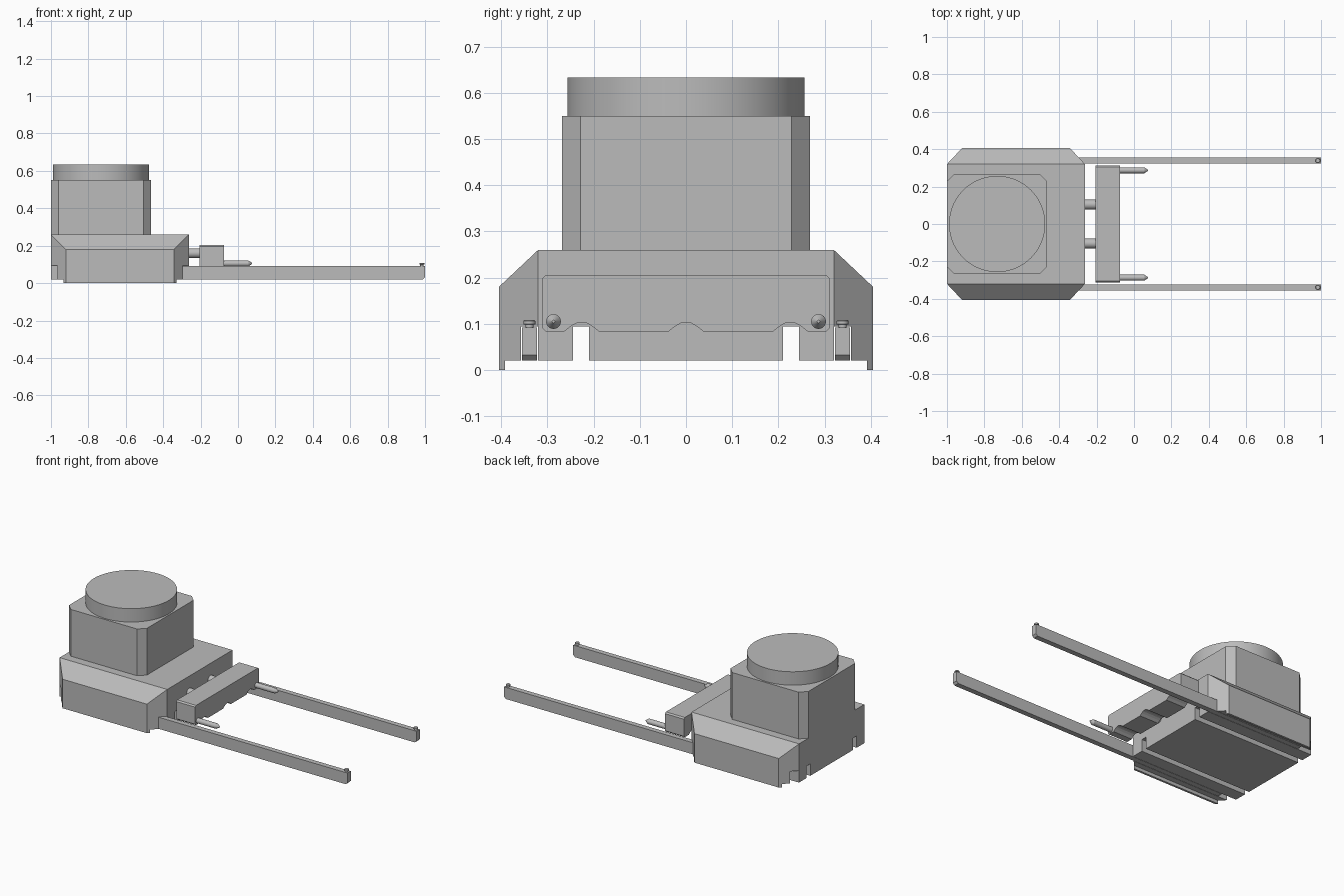
import bpy, bmesh
from math import radians
from mathutils import Matrix, Vector

if "Cube" in bpy.data.objects:
    bpy.data.objects.remove(bpy.data.objects["Cube"], do_unlink=True)

grey = bpy.data.materials.new("machine grey")
grey.use_nodes = True
grey.diffuse_color = (0.5, 0.5, 0.5, 1)
grey.node_tree.nodes["Principled BSDF"].inputs["Base Color"].default_value = (0.5, 0.5, 0.5, 1)


def finish(name, bm, smooth=False):
    bmesh.ops.recalc_face_normals(bm, faces=bm.faces[:])
    mesh = bpy.data.meshes.new(name)
    bm.to_mesh(mesh)
    bm.free()
    mesh.materials.append(grey)
    obj = bpy.data.objects.new(name, mesh)
    bpy.context.collection.objects.link(obj)
    if smooth:
        bpy.ops.object.select_all(action='DESELECT')
        obj.select_set(True)
        bpy.context.view_layer.objects.active = obj
        bpy.ops.object.shade_smooth_by_angle(angle=radians(30))
    return obj


def extrude(points, vector):
    """Closed prism from a flat outline."""
    bm = bmesh.new()
    face = bm.faces.new([bm.verts.new(p) for p in points])
    ext = bmesh.ops.extrude_face_region(bm, geom=[face], use_keep_orig=True)
    moved = [g for g in ext["geom"] if isinstance(g, bmesh.types.BMVert)]
    bmesh.ops.translate(bm, vec=vector, verts=moved)
    return bm


def rod(name, base, axis, stations, segments=32):
    """Turned part: stations are (distance along axis, radius)."""
    bm = bmesh.new()
    turn = Vector((0, 0, 1)).rotation_difference(Vector(axis)).to_matrix().to_4x4()
    rings = []
    for dist, radius in stations:
        ring = bmesh.ops.create_circle(bm, segments=segments, radius=radius,
                                       matrix=Matrix.Translation(base) @ turn @ Matrix.Translation((0, 0, dist)))
        rings.append(ring["verts"])
    for a, b in zip(rings, rings[1:]):
        for i in range(segments):
            j = (i + 1) % segments
            bm.faces.new((a[i], a[j], b[j], b[i]))
    bm.faces.new(rings[0])
    bm.faces.new(rings[-1])
    return finish(name, bm, True)


def mirrored(half):
    return [(-y, z) for y, z in reversed(half)] + half


# Base housing: grooved section, then corners chamfered in plan
BACK, FRONT, SHOULDER = -1.0, -0.262, 0.32
half = [(0.21, 0.02), (0.21, 0.094), (0.245, 0.094), (0.245, 0.02),
        (0.321, 0.02), (0.321, 0.094), (0.357, 0.094), (0.357, 0.02),
        (0.392, 0.02), (0.392, 0), (0.405, 0), (0.405, 0.18), (SHOULDER, 0.26)]
bm = extrude([(BACK, y, z) for y, z in mirrored(half)], (FRONT - BACK, 0, 0))
for s in (-1, 1):
    bmesh.ops.bisect_plane(bm, geom=bm.verts[:] + bm.edges[:] + bm.faces[:],
                           plane_co=(0, s * SHOULDER, 0), plane_no=(0, 1, 0))
for v in bm.verts:
    inset = max(0, abs(v.co.y) - SHOULDER) * 0.94
    v.co.x += inset if v.co.x < -0.6 else -inset
finish("base_housing", bm)

# Tower with chamfered corners
x0, x1, w, c = -1.0, -0.465, 0.268, 0.04
outline = [(x0 + c, -w), (x1 - c, -w), (x1, c - w), (x1, w - c),
           (x1 - c, w), (x0 + c, w), (x0, w - c), (x0, c - w)]
finish("tower", extrude([(x, y, 0.26) for x, y in outline], (0, 0, 0.29)))

# Round cap
rod("round_cap", (-0.732, 0, 0.55), (0, 0, 1), [(0, 0.257), (0.083, 0.257)], 96)

# Cross bar with three arched reliefs underneath
arch = [(-0.038, 0.083), (-0.024, 0.094), (-0.012, 0.101), (0, 0.103),
        (0.012, 0.101), (0.024, 0.094), (0.038, 0.083)]
section = [(-0.312, 0.091), (-0.304, 0.083)]
for centre in (-0.226, 0, 0.226):
    section += [(centre + y, z) for y, z in arch]
section += [(0.304, 0.083), (0.312, 0.091), (0.312, 0.197), (0.304, 0.205),
            (-0.304, 0.205), (-0.312, 0.197)]
finish("cross_bar", extrude([(-0.205, y, z) for y, z in section], (0.13, 0, 0)))

for side, s in (("left", 1), ("right", -1)):
    # Support rods and pointed pins on the cross bar
    rod(side + "_support_rod", (-0.27, s * 0.104, 0.16), (1, 0, 0), [(0, 0.026), (0.07, 0.026)])
    rod(side + "_pointed_pin", (-0.08, s * 0.287, 0.105), (1, 0, 0),
        [(0, 0.016), (0.135, 0.016), (0.155, 0.003)])
    # Long rail with clipped lower tip, and its end stud
    rail = [(-0.9, 0.02), (0.988, 0.02), (1, 0.032), (1, 0.092), (-0.9, 0.092)]
    finish(side + "_rail", extrude([(x, s * 0.339 - 0.016, z) for x, z in rail], (0, 0.032, 0)))
    rod(side + "_rail_stud", (0.983, s * 0.339, 0.09), (0, 0, 1),
        [(0, 0.009), (0.008, 0.009), (0.009, 0.013), (0.016, 0.013), (0.018, 0.011)], 24)
